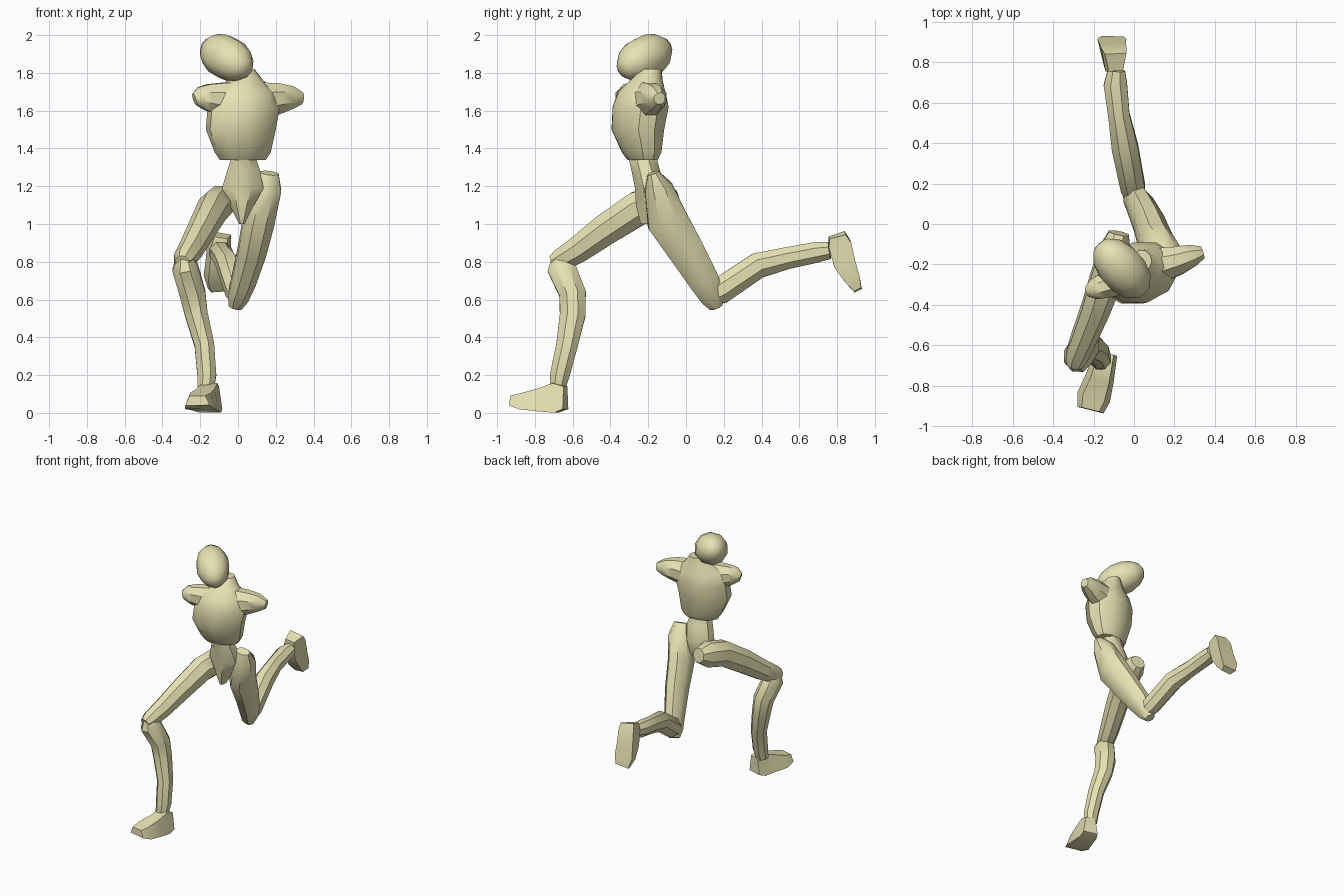
import bpy, bmesh, math
from mathutils import Vector, Matrix

mat = bpy.data.materials.new("pale_olive")
mat.diffuse_color = (0.8, 0.76, 0.45, 1)


def finish(ob, angle=40):
    ob.data.materials.append(mat)
    bpy.ops.object.select_all(action='DESELECT')
    ob.select_set(True)
    bpy.context.view_layer.objects.active = ob
    bpy.ops.object.shade_smooth_by_angle(angle=math.radians(angle))


def loft(name, rings, n=8, side=(1, 0, 0), axis=None, taper=0):
    """Skin elliptical rings (x, y, z, half width, half depth) along a path."""
    bm = bmesh.new()
    pts = [Vector(r[:3]) for r in rings]
    loops = []
    for i, r in enumerate(rings):
        t = Vector(axis) if axis else pts[min(i + 1, len(pts) - 1)] - pts[max(i - 1, 0)]
        t.normalize()
        a = Vector(side)
        a = (a - t * a.dot(t)).normalized()
        b = t.cross(a)
        loop = []
        for k in range(n):
            ang = math.tau * (k + 0.5) / n
            c, s = math.cos(ang) / math.cos(math.pi / n), math.sin(ang) / math.cos(math.pi / n)
            loop.append(bm.verts.new(pts[i] + a * r[3] * c * (1 - taper * s) + b * r[4] * s))
        loops.append(loop)
    for p, q in zip(loops, loops[1:]):
        for k in range(n):
            bm.faces.new((p[k], p[(k + 1) % n], q[(k + 1) % n], q[k]))
    bm.faces.new(loops[0][::-1])
    bm.faces.new(loops[-1])
    bmesh.ops.recalc_face_normals(bm, faces=bm.faces)
    me = bpy.data.meshes.new(name)
    bm.to_mesh(me)
    bm.free()
    ob = bpy.data.objects.new(name, me)
    bpy.context.collection.objects.link(ob)
    finish(ob)
    return ob


# Head: egg tilted down towards one side
bpy.ops.mesh.primitive_uv_sphere_add(segments=10, ring_count=7, radius=1)
head = bpy.context.object
head.name = "head"
rot = Vector((0.62, -0.69, -0.37)).to_track_quat('Z', 'Y').to_matrix().to_4x4()
head.data.transform(Matrix.Translation((-0.06, -0.22, 1.88)) @ rot @ Matrix.Diagonal((0.118, 0.118, 0.178, 1)))
finish(head, 60)

# Chest with neck, twisted so one shoulder leads
loft("chest", [(0.025, -0.23, 1.34, 0.12, 0.075), (0.025, -0.235, 1.38, 0.145, 0.10),
               (0.015, -0.255, 1.5, 0.18, 0.135), (0.03, -0.24, 1.62, 0.185, 0.145),
               (0.03, -0.235, 1.70, 0.17, 0.12), (0.04, -0.21, 1.76, 0.09, 0.085),
               (0.04, -0.18, 1.82, 0.045, 0.05)], 10, (0.95, 0.25, 0), (0, 0, 1))

# Shoulder stubs
loft("right_shoulder", [(0.10, -0.21, 1.65, 0.09, 0.10), (0.22, -0.18, 1.665, 0.07, 0.08),
                        (0.29, -0.155, 1.67, 0.055, 0.058), (0.34, -0.14, 1.665, 0.03, 0.03)], 8, (0, 1, 0))
loft("left_shoulder", [(-0.06, -0.27, 1.66, 0.08, 0.09), (-0.16, -0.31, 1.67, 0.06, 0.07),
                       (-0.20, -0.325, 1.67, 0.05, 0.055), (-0.23, -0.335, 1.66, 0.025, 0.03)], 8, (0, 1, 0))

# Waist and pelvis wedge
loft("pelvis", [(0.03, -0.23, 1.35, 0.065, 0.075), (0.03, -0.215, 1.29, 0.085, 0.075),
                (0.025, -0.19, 1.19, 0.11, 0.08), (0.02, -0.19, 1.10, 0.065, 0.075),
                (0.02, -0.205, 1.0, 0.015, 0.035)], 8, axis=(0, 0, 1))

# Trailing leg
loft("right_thigh", [(0.165, -0.175, 1.27, 0.05, 0.03), (0.155, -0.145, 1.19, 0.075, 0.075),
                     (0.11, -0.10, 1.02, 0.083, 0.108), (0.075, 0.0, 0.86, 0.075, 0.095),
                     (0.03, 0.095, 0.70, 0.065, 0.08), (0.0, 0.14, 0.61, 0.055, 0.062),
                     (-0.015, 0.16, 0.56, 0.035, 0.035)])
loft("right_shin", [(0.0, 0.14, 0.62, 0.05, 0.05), (-0.005, 0.18, 0.645, 0.06, 0.07),
                    (-0.045, 0.38, 0.78, 0.065, 0.068), (-0.075, 0.54, 0.82, 0.053, 0.058),
                    (-0.092, 0.69, 0.85, 0.058, 0.055), (-0.087, 0.76, 0.86, 0.043, 0.045)])
loft("right_foot", [(-0.09, 0.80, 0.94, 0.045, 0.045), (-0.10, 0.815, 0.89, 0.052, 0.06),
                    (-0.105, 0.84, 0.79, 0.055, 0.058), (-0.11, 0.88, 0.71, 0.06, 0.042),
                    (-0.105, 0.91, 0.65, 0.045, 0.022)], 4, taper=0.2)

# Leading leg
loft("left_thigh", [(-0.075, -0.045, 1.13, 0.05, 0.05), (-0.09, -0.12, 1.115, 0.075, 0.088),
                    (-0.13, -0.25, 1.085, 0.08, 0.09), (-0.19, -0.42, 0.975, 0.07, 0.083),
                    (-0.25, -0.57, 0.865, 0.062, 0.07), (-0.285, -0.66, 0.81, 0.055, 0.06),
                    (-0.295, -0.70, 0.79, 0.04, 0.045)])
loft("left_shin", [(-0.285, -0.67, 0.83, 0.04, 0.04), (-0.28, -0.66, 0.77, 0.068, 0.075),
                   (-0.24, -0.60, 0.63, 0.068, 0.07), (-0.22, -0.60, 0.52, 0.06, 0.068),
                   (-0.178, -0.63, 0.36, 0.052, 0.057), (-0.165, -0.668, 0.20, 0.05, 0.052),
                   (-0.17, -0.68, 0.13, 0.043, 0.04)])
loft("left_foot", [(-0.135, -0.638, 0.08, 0.045, 0.06), (-0.15, -0.69, 0.08, 0.052, 0.078),
                   (-0.17, -0.77, 0.07, 0.06, 0.06), (-0.20, -0.86, 0.062, 0.07, 0.042),
                   (-0.215, -0.92, 0.065, 0.055, 0.025)], 4, taper=0.2)
